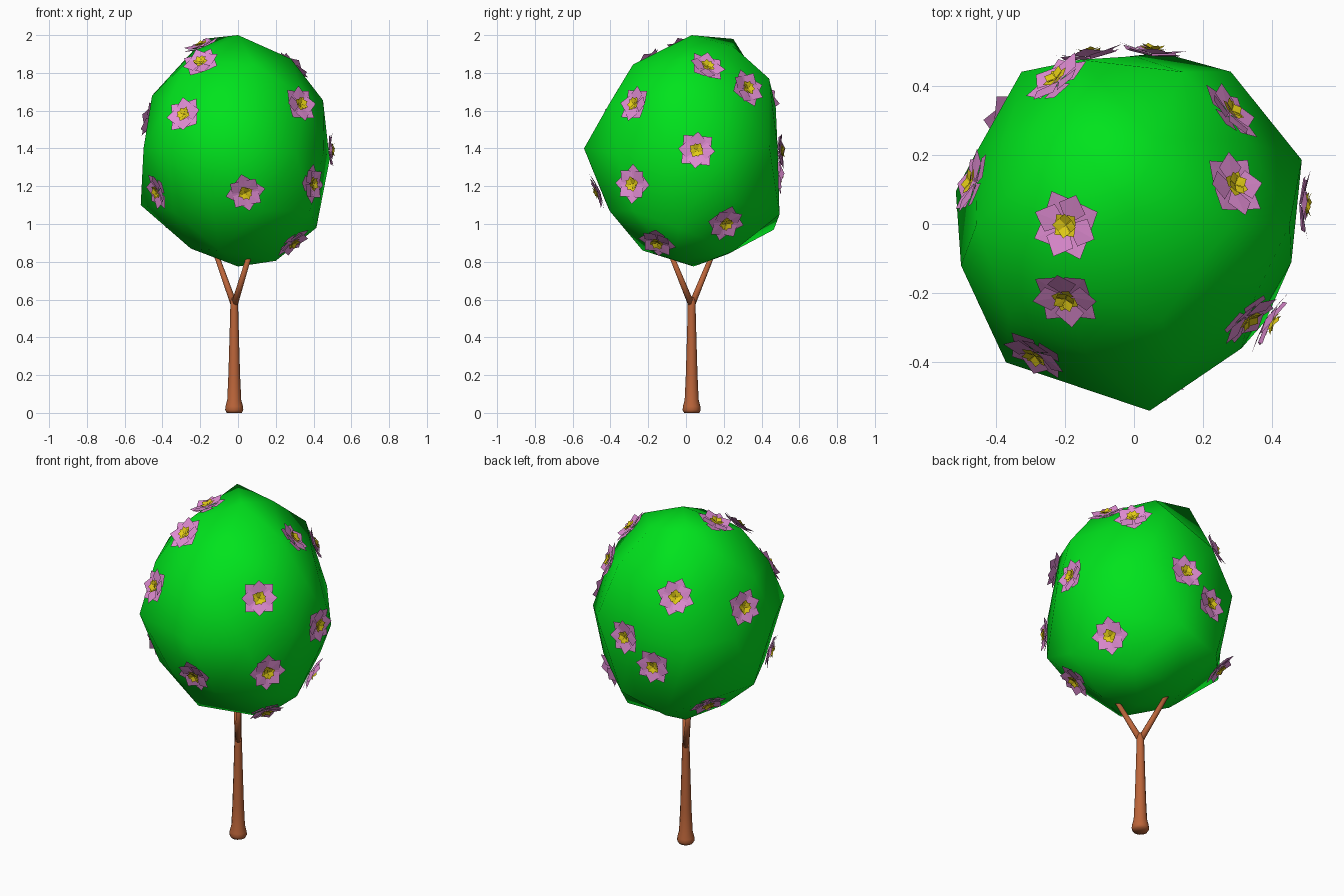
import bpy
import bmesh
import math
from mathutils import Vector, Matrix
from mathutils.bvhtree import BVHTree

if "Cube" in bpy.data.objects:
    bpy.data.objects.remove(bpy.data.objects["Cube"], do_unlink=True)


def make_material(name, colour):
    material = bpy.data.materials.new(name)
    material.use_nodes = True
    material.diffuse_color = (*colour, 1)
    shader = material.node_tree.nodes["Principled BSDF"]
    shader.inputs["Base Color"].default_value = (*colour, 1)
    shader.inputs["Roughness"].default_value = 0.8
    return material


leaf_green = make_material("leaf green", (0, 0.77, 0.012))
bark_brown = make_material("bark brown", (0.5, 0.13, 0.042))
petal_pink = make_material("petal pink", (0.76, 0.27, 0.66))
centre_yellow = make_material("centre yellow", (0.76, 0.6, 0.008))


def make_object(name, bm, materials, smooth):
    mesh = bpy.data.meshes.new(name)
    for face in bm.faces:
        face.smooth = smooth
    bm.to_mesh(mesh)
    bm.free()
    for material in materials:
        mesh.materials.append(material)
    obj = bpy.data.objects.new(name, mesh)
    bpy.context.collection.objects.link(obj)
    return obj


# Trunk and branches: round tubes lofted along a path of (point, radius)
def add_tube(bm, path, sides=12):
    start, end = Vector(path[0][0]), Vector(path[-1][0])
    turn = Vector((0, 0, 1)).rotation_difference(end - start)
    rings = []
    for point, radius in path:
        ring = []
        for i in range(sides):
            angle = math.tau * i / sides
            offset = Vector((math.cos(angle), math.sin(angle), 0)) * radius
            ring.append(bm.verts.new(Vector(point) + turn @ offset))
        rings.append(ring)
    for lower, upper in zip(rings, rings[1:]):
        for i in range(sides):
            j = (i + 1) % sides
            bm.faces.new((lower[i], lower[j], upper[j], upper[i]))
    bm.faces.new(rings[0][::-1])
    bm.faces.new(rings[-1])


TRUNK_X, TRUNK_Y = -0.02, 0.03
trunk_profile = [(0, .04), (.015, .048), (.035, .046), (.07, .037), (.2, .031),
                 (.4, .025), (.55, .021), (.59, .021), (.61, .012)]
bm = bmesh.new()
add_tube(bm, [((TRUNK_X, TRUNK_Y, z), radius) for z, radius in trunk_profile])
make_object("trunk", bm, [bark_brown], True)

branch_tips = {"back_branch": (-.12, .145, .85), "front_branch": (.065, -.085, .85)}
for name, tip in branch_tips.items():
    bm = bmesh.new()
    fork = Vector((TRUNK_X, TRUNK_Y, .57))
    tip = Vector(tip)
    add_tube(bm, [(fork, .018), (fork.lerp(tip, .4), .016), (tip, .013)], 10)
    make_object(name, bm, [bark_brown], True)

# Crown: coarse ball with its corners pulled out of true
CENTRE = Vector((0, 0, 1.39))
SIZE = Vector((.5, .5, .61))
corners = [
    (0, .03, 2), (0, .04, .775), (.045, -.54, 1.4), (-.515, .095, 1.1),
    (-.19, .465, .97), (.38, -.28, 1.07), (.45, 0, 1.655), (.485, .185, 1.34),
    (.455, -.11, 1.39), (.31, -.36, 1.37), (-.37, -.4, 1.4), (-.5, -.12, 1.4),
    (-.46, .2, 1.4), (-.325, .44, 1.4), (.28, .44, 1.42), (0, .485, 1.4),
    (.08, -.28, 1.845), (.06, .25, 1.94), (-.18, .25, 1.98), (.28, 0, 1.875),
    (-.26, -.15, 1.87), (.14, .44, 1.77), (-.155, .475, 1.62),
    (-.455, 0, 1.68), (.13, -.41, 1.63), (-.13, -.38, 1.68), (.35, -.21, 1.68),
    (.33, .24, 1.69), (.08, .495, 1.05), (.21, .25, .855), (-.25, 0, .87),
    (-.36, .27, 1.04), (.415, -.04, .98), (.2, -.05, .805),
    (-.15, .22, .84), (-.1, -.23, .86),
]


def squash(offset):
    return Vector([offset[k] / SIZE[k] for k in range(3)])


bm = bmesh.new()
bmesh.ops.create_icosphere(bm, subdivisions=2, radius=1)
free = list(bm.verts)
for corner in corners:
    local = squash(Vector(corner) - CENTRE)
    unit = local.normalized()
    nearest = min(free, key=lambda v: (v.co - unit).length)
    nearest.co = local
    free.remove(nearest)
for vert in bm.verts:
    vert.co = CENTRE + vert.co * SIZE
bmesh.ops.recalc_face_normals(bm, faces=bm.faces)
crown_surface = BVHTree.FromBMesh(bm)
make_object("crown", bm, [leaf_green], True)


# Blossom: layers of pointed petals, each folded along its middle
def add_petals(bm, count, length, width, base, rise, turn, slot):
    shape = [(0, 0, base), (.55, -width, base + rise * .5),
             (1, 0, base + rise), (.55, width, base + rise * .5)]
    for i in range(count):
        spin = Matrix.Rotation(math.tau * i / count + turn, 4, "Z")
        a, b, c, d = [bm.verts.new(spin @ Vector((along * length, side, up)))
                      for along, side, up in shape]
        for corner in ((a, b, c), (a, c, d)):
            bm.faces.new(corner).material_index = slot


def make_blossom_mesh():
    bm = bmesh.new()
    add_petals(bm, 4, .107, .046, .002, .018, 0, 0)
    add_petals(bm, 4, .098, .044, .008, .022, math.pi / 4, 0)
    add_petals(bm, 4, .042, .02, .017, .012, .3, 1)
    add_petals(bm, 4, .036, .018, .021, .016, .3 + math.pi / 4, 1)
    return bm


blossom_spots = [
    (-.2, 0, 1.96), (-.2, -.21, 1.86), (-.29, -.38, 1.58), (.32, -.26, 1.63),
    (-.46, -.2, 1.15), (.04, -.46, 1.17), (.4, -.29, 1.2), (.29, -.15, .9),
    (-.47, .12, 1.56), (.49, .06, 1.39), (.29, .11, 1.84), (.28, .33, 1.73),
    (.325, .2, 1.02), (-.235, .45, 1.69), (.05, .48, 1.385), (-.13, .49, 1.25),
    (-.36, .31, 1.01),
]
for i, spot in enumerate(blossom_spots):
    outward = (Vector(spot) - CENTRE).normalized()
    point, normal, _, _ = crown_surface.ray_cast(CENTRE, outward)
    facing = (normal + squash(outward).normalized() * .3).normalized()
    blossom = make_object(f"blossom_{i + 1}", make_blossom_mesh(),
                          [petal_pink, centre_yellow], False)
    tilt = facing.to_track_quat("Z", "Y").to_matrix().to_4x4()
    blossom.matrix_world = (Matrix.Translation(point + facing * .005) @ tilt
                            @ Matrix.Rotation(i * 1.3, 4, "Z"))
